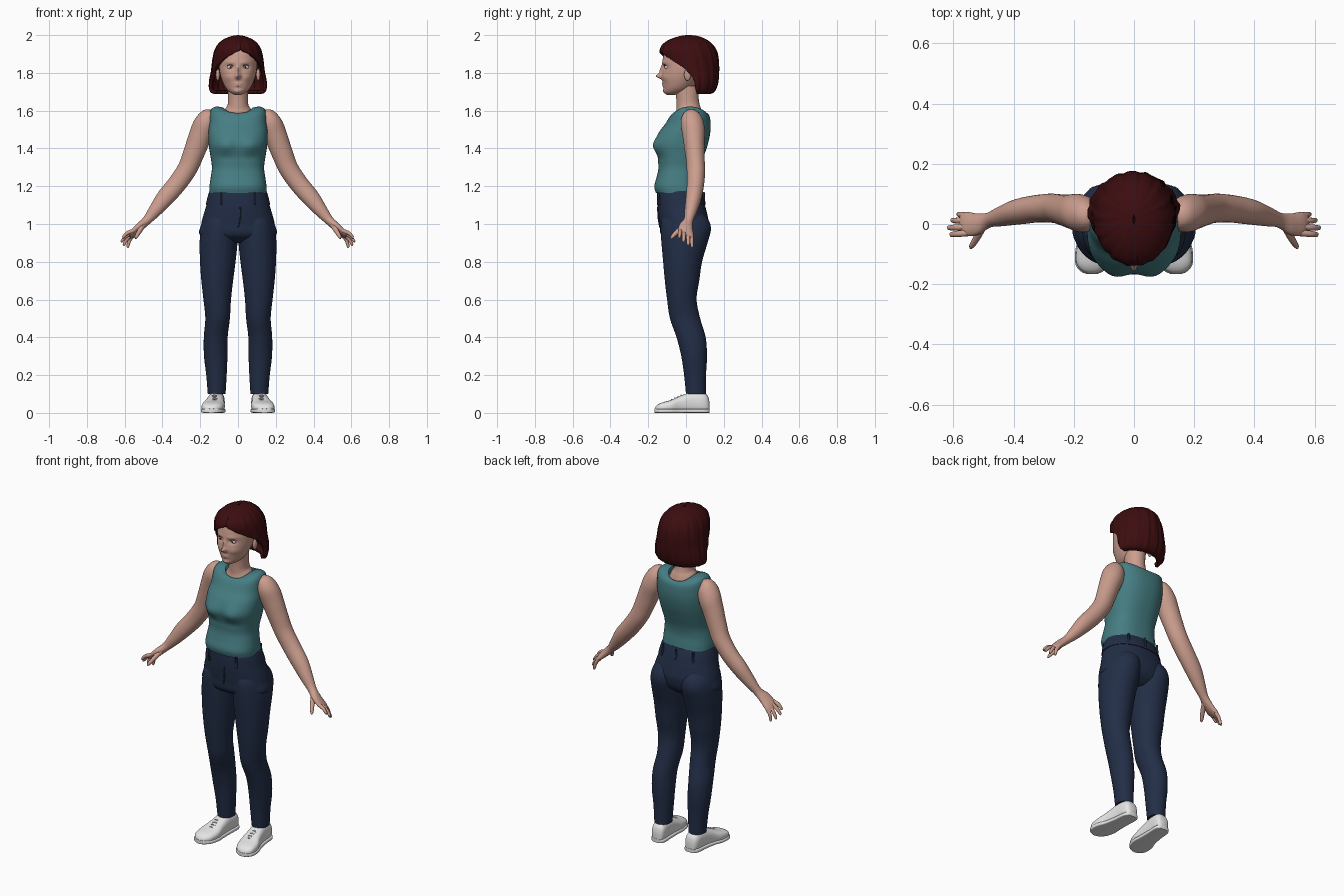
import bpy, bmesh
from math import sin, cos, pi, exp, radians
from mathutils import Vector

if "Cube" in bpy.data.objects:
    bpy.data.objects.remove(bpy.data.objects["Cube"])

parts = []


def material(name, r, g, b):
    m = bpy.data.materials.new(name)
    m.use_nodes = True
    m.diffuse_color = (r, g, b, 1)
    bsdf = next(n for n in m.node_tree.nodes if n.type == 'BSDF_PRINCIPLED')
    bsdf.inputs["Base Color"].default_value = (r, g, b, 1)
    bsdf.inputs["Roughness"].default_value = 0.7
    return m


SKIN = material("skin", .6, .34, .27)
HAIR = material("dark red hair", .045, .004, .005)
TEAL = material("teal fabric", .06, .205, .225)
DENIM = material("navy denim", .016, .027, .062)
WHITE = material("white canvas", .78, .78, .78)
DARK = material("dark iris", .06, .02, .012)


def spline(rows, steps=5):
    """Catmull-Rom interpolation of rows of numbers."""
    out = []
    for i in range(len(rows) - 1):
        quad = [rows[max(0, i - 1)], rows[i], rows[i + 1], rows[min(len(rows) - 1, i + 2)]]
        for k in range(steps):
            t = k / steps
            out.append([b + t / 2 * (c - a + t * (2 * a - 5 * b + 4 * c - d + t * (3 * (b - c) + d - a)))
                        for a, b, c, d in zip(*quad)])
    return out + [list(rows[-1])]


def power(value, e):
    return abs(value) ** e * (1 if value > 0 else -1)


def finish(name, bm, mat):
    bmesh.ops.recalc_face_normals(bm, faces=bm.faces)
    mesh = bpy.data.meshes.new(name)
    bm.to_mesh(mesh)
    bm.free()
    mesh.materials.append(mat)
    ob = bpy.data.objects.new(name, mesh)
    bpy.context.collection.objects.link(ob)
    parts.append(ob)
    return ob


def loft(name, rings, mat, closed=True, caps=True):
    """Bridge rings of points into one surface."""
    bm = bmesh.new()
    grid = [[bm.verts.new(p) for p in ring] for ring in rings]
    n = len(grid[0])
    for a, b in zip(grid, grid[1:]):
        for j in range(n if closed else n - 1):
            k = (j + 1) % n
            bm.faces.new((a[j], a[k], b[k], b[j]))
    if caps:
        bm.faces.new(grid[0])
        bm.faces.new(grid[-1])
    bmesh.ops.remove_doubles(bm, verts=bm.verts, dist=.0001)
    return finish(name, bm, mat)


def body(name, rows, mat, side=1, e=1, n=48, steps=5, caps=True):
    """Stacked sections: z, half width, front, back, centre x, side lift."""
    rings = []
    for z, rx, front, back, cx, lift in spline([tuple(r) + (0,) * (6 - len(r)) for r in rows], steps):
        ring = []
        for j in range(n):
            s, c = sin(2 * pi * j / n), cos(2 * pi * j / n)
            ring.append((side * (cx + rx * power(s, e)),
                         (front + back) / 2 - (back - front) / 2 * power(c, e), z + lift * s * s))
        rings.append(ring)
    return loft(name, rings, mat, caps=caps)


def tube(name, rows, mat, side=1, u=(0, 1, -.35), v=None, e=1, n=20, steps=5):
    """Sections along a path: x, y, z, radius along u, radius along v."""
    path = spline(rows, steps)
    u = Vector(u).normalized()
    rings = []
    for i, (x, y, z, ru, rv) in enumerate(path):
        ahead = Vector(path[min(i + 1, len(path) - 1)][:3]) - Vector(path[max(i - 1, 0)][:3])
        w = Vector(v) if v else ahead.cross(u).normalized()
        ring = []
        for j in range(n):
            a = 2 * pi * j / n
            p = Vector((x, y, z)) + u * ru * power(cos(a), e) + w * rv * power(sin(a), e)
            ring.append((side * p.x, p.y, p.z))
        rings.append(ring)
    return loft(name, rings, mat)


def ball(name, centre, size, mat):
    bm = bmesh.new()
    bmesh.ops.create_uvsphere(bm, u_segments=20, v_segments=12, radius=1)
    for vert in bm.verts:
        vert.co = Vector([c + s * q for c, s, q in zip(centre, size, vert.co)])
    return finish(name, bm, mat)


def sculpt(ob, bumps):
    """Push the front forwards around x, z by soft bumps mirrored in x."""
    for vert in ob.data.vertices:
        if vert.co.y < -.03:
            x, z = abs(vert.co.x), vert.co.z
            vert.co.y -= sum(h * exp(-((x - bx) / sx) ** 2 - ((z - bz) / sz) ** 2)
                             for bx, bz, sx, sz, h in bumps)


# Head: skull with sculpted nose, lips, chin, brows, cheeks and eye sockets
head = body("head", [(1.683, .015, -.1, -.06), (1.7, .047, -.114, 0), (1.73, .071, -.12, .04),
                     (1.78, .091, -.126, .08), (1.83, .1, -.125, .1), (1.88, .1, -.122, .1),
                     (1.93, .09, -.105, .09), (1.97, .05, -.06, .05)], SKIN, n=96, steps=8)
sculpt(head, [(0, 1.782, .013, .013, .032), (0, 1.812, .01, .025, .014), (0, 1.743, .022, .005, .007),
              (0, 1.731, .02, .005, .006), (0, 1.702, .022, .012, .007), (.04, 1.83, .021, .013, -.011),
              (.04, 1.855, .03, .01, .004), (.05, 1.775, .025, .02, .006)])

body("neck", [(1.53, .11, -.07, .1), (1.57, .088, -.058, .092), (1.6, .066, -.05, .084, 0, .012),
              (1.63, .055, -.05, .073), (1.67, .053, -.052, .067), (1.73, .055, -.06, .07)], SKIN)

# Hair: grooved bob open at the face
rings = []
for z, rx, front, back, gap in spline([
        (2, .004, 0, .03, 0), (1.993, .04, -.04, .07, 0), (1.975, .08, -.09, .11, 0),
        (1.95, .107, -.125, .14, 0), (1.925, .121, -.138, .157, .03), (1.9, .129, -.138, .167, .36),
        (1.86, .136, -.128, .173, .85), (1.81, .142, -.115, .175, 1.3), (1.76, .152, -.1, .172, 1.5),
        (1.72, .153, -.09, .162, 1.55), (1.695, .142, -.08, .145, 1.65), (1.687, .12, -.06, .12, 1.75)]):
    ring = []
    for j in range(121):
        a = gap + (2 * pi - 2 * gap) * j / 120 + .12
        g = 1 + .013 * sin(17 * a + 9 * z) + .007 * sin(29 * a)
        ring.append((rx * g * sin(a), (front + back) / 2 - (back - front) / 2 * g * cos(a), z))
    rings.append(ring)
hair = loft("hair", rings, HAIR, closed=False, caps=False)
shell = hair.modifiers.new("thickness", 'SOLIDIFY')
shell.thickness, shell.offset = .02, -1

# Shirt: sleeveless top with a scooped neckline
shirt = body("shirt", [(1.165, .151, -.16, .077), (1.2, .151, -.168, .073), (1.25, .144, -.155, .068),
                       (1.3, .138, -.146, .075), (1.36, .146, -.153, .095), (1.42, .155, -.168, .115),
                       (1.48, .157, -.147, .128), (1.53, .153, -.11, .13), (1.57, .146, -.085, .125, 0, .03),
                       (1.588, .117, -.066, .11, 0, .033), (1.584, .078, -.051, .098, 0, .032)],
             TEAL, e=.82, n=64, caps=False)
sculpt(shirt, [(.07, 1.415, .045, .04, .014), (0, 1.42, .03, .05, -.004), (.06, 1.35, .06, .014, -.004)])

# Trousers: hips, waistband, fly and belt loops
body("trouser_hips", [(1.18, .146, -.148, .073), (1.1, .167, -.15, .1), (1.04, .185, -.145, .115),
                      (1, .194, -.14, .12), (.94, .2, -.13, .105), (.9, .1, -.07, .06)], DENIM, e=.9)
body("waistband", [(1.1, .171, -.154, .104), (1.14, .162, -.154, .092), (1.175, .151, -.152, .078)],
     DENIM, e=.9)
tube("fly_seam", [(.012, -.15, 1.09, .003, .003), (.012, -.147, 1.03, .003, .003),
                  (0, -.138, .98, .003, .003)], DENIM, u=(1, 0, 0), n=8)
for i, (x, y) in enumerate([(-.09, -.142), (.09, -.142), (-.1, .078), (0, .097), (.1, .078)]):
    tube(f"belt_loop_{i + 1}", [(x, y, 1.1, .006, .006), (x, y - .004, 1.17, .006, .006)], DENIM,
         u=(1, 0, 0), n=8, steps=2)

SHOE = [(.11, .124, .02, .06), (.11, .115, .034, .09), (.112, .09, .042, .108), (.116, .03, .044, .11),
        (.122, -.03, .05, .09), (.13, -.08, .06, .068), (.137, -.13, .054, .054), (.14, -.155, .034, .04),
        (.14, -.165, .012, .024)]
FINGERS = {"index_finger": (-.03, (.612, -.036, .927)), "middle_finger": (-.01, (.62, -.013, .906)),
           "ring_finger": (.01, (.608, .012, .887)), "little_finger": (.028, (.586, .032, .875))}

for label, s in (("left", 1), ("right", -1)):
    # Face details
    ball(label + "_eye", (s * .04, -.095, 1.83), (.018, .017, .013), WHITE)
    ball(label + "_iris", (s * .04, -.1085, 1.83), (.006, .005, .006), DARK)
    ball(label + "_ear", (s * .107, .008, 1.79), (.011, .018, .032), SKIN)
    tube(label + "_lash", [(.022, -.113, 1.833, .001, .001), (.04, -.116, 1.843, .002, .002),
                           (.059, -.106, 1.836, .001, .001)], DARK, s, n=6)

    # Arm and palm
    tube(label + "_arm", [(.135, .04, 1.597, .012, .012), (.152, .038, 1.573, .05, .045),
                          (.177, .036, 1.52, .067, .062), (.206, .04, 1.45, .061, .06),
                          (.236, .046, 1.37, .055, .056), (.27, .052, 1.29, .051, .052),
                          (.325, .05, 1.21, .046, .05), (.385, .04, 1.14, .042, .047),
                          (.44, .025, 1.07, .033, .035), (.482, .013, 1.02, .025, .024),
                          (.52, 0, .985, .037, .021), (.555, 0, .953, .042, .016),
                          (.575, 0, .934, .034, .009)], SKIN, s, n=32)

    # Fingers and thumb
    for finger, (y, tip) in FINGERS.items():
        base, tip = Vector((.553, y, .953 - .4 * y)), Vector(tip)
        mid = base.lerp(tip, .5) + Vector((.005, 0, .005))
        near = base.lerp(tip, .92)
        tube(f"{label}_{finger}", [(*base, .011, .011), (*mid, .0105, .01), (*near, .008, .007),
                                   (*tip, .003, .003)], SKIN, s, n=12)
    tube(label + "_thumb", [(.505, -.01, .99, .016, .016), (.522, -.045, .96, .013, .013),
                            (.537, -.07, .935, .01, .01), (.542, -.08, .923, .004, .004)], SKIN, s,
         u=(1, 0, 0), n=12)

    # Trouser leg
    body(label + "_trouser_leg", [(1.06, .07, -.11, .085, .09), (1.02, .088, -.13, .12, .096),
                                  (.97, .097, -.134, .132, .1), (.9, .1, -.13, .114, .103),
                                  (.8, .094, -.121, .085, .107), (.7, .084, -.112, .07, .11),
                                  (.6, .073, -.1, .056, .11), (.5, .065, -.085, .075, .108),
                                  (.4, .063, -.05, .104, .118), (.3, .062, -.025, .111, .118),
                                  (.2, .054, -.01, .106, .114), (.1, .047, 0, .105, .113)], DENIM, s)

    # Shoe with sole and laces
    tube(label + "_shoe", [(x, y, h / 2, w, h / 2) for x, y, w, h in SHOE], WHITE, s,
         u=(1, 0, 0), v=(0, 0, 1), e=.75, n=32)
    tube(label + "_sole", [(x, y * 1.01, .011, w + .004, .011) for x, y, w, h in SHOE], WHITE, s,
         u=(1, 0, 0), v=(0, 0, 1), e=.4, n=32)
    for k in range(4):
        y, h = -.025 - .017 * k, .094 - .0075 * k
        tube(f"{label}_lace_{k + 1}", [(.098, y, h - .012, .004, .003), (.124, y, h, .004, .003),
                                       (.15, y, h - .012, .004, .003)], WHITE, s, n=8)

# Smooth shading with sharp edges kept
bpy.ops.object.select_all(action='DESELECT')
for ob in parts:
    ob.select_set(True)
bpy.context.view_layer.objects.active = parts[0]
bpy.ops.object.shade_smooth_by_angle(angle=radians(50))
